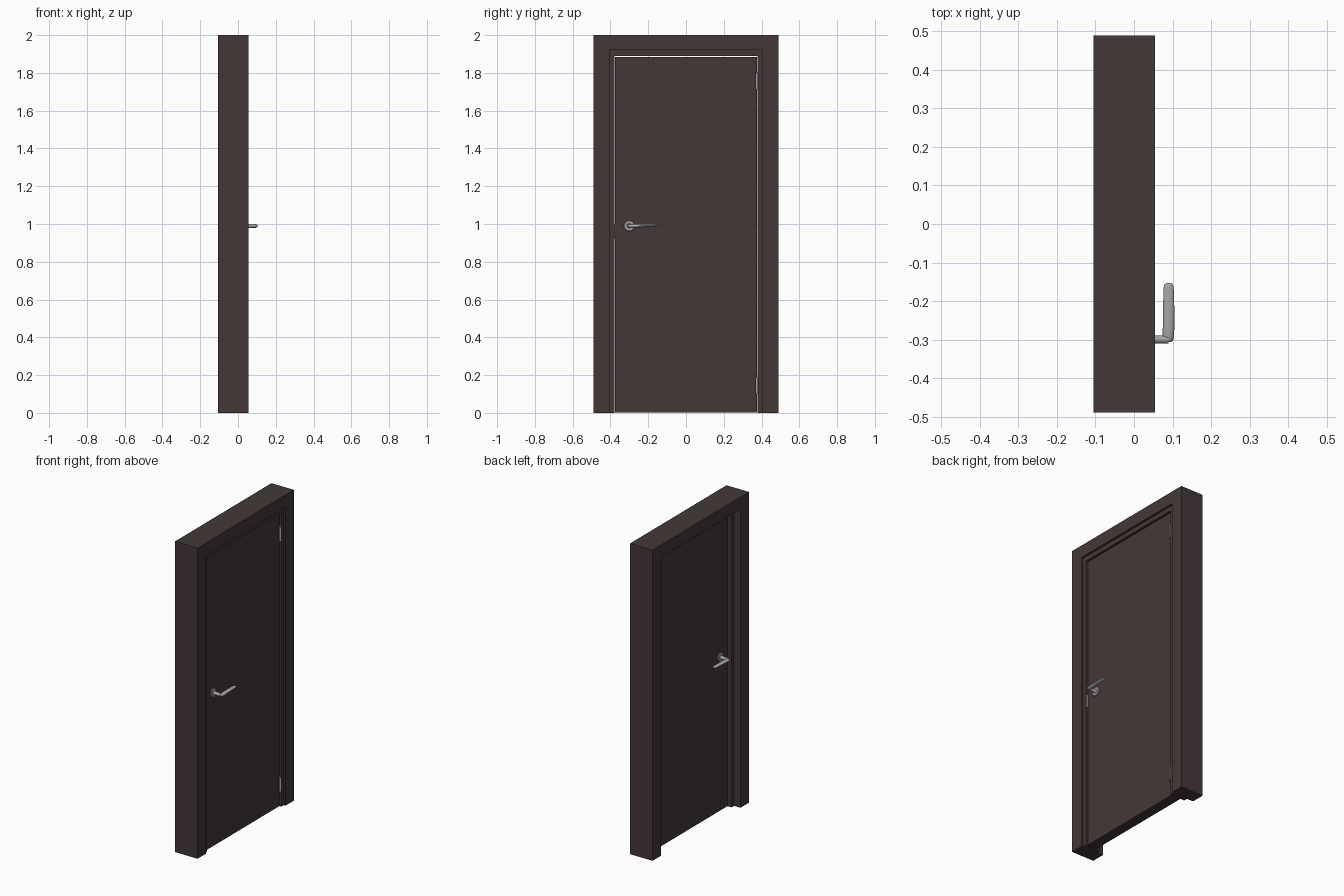
import bpy, bmesh, math
from mathutils import Vector

if "Cube" in bpy.data.objects:
    bpy.data.objects.remove(bpy.data.objects["Cube"])


def material(name, rgb):
    m = bpy.data.materials.new(name)
    m.diffuse_color = (*rgb, 1)
    m.use_nodes = True
    m.node_tree.nodes["Principled BSDF"].inputs["Base Color"].default_value = m.diffuse_color
    return m


WOOD = material("dark_brown_wood", (0.058, 0.039, 0.039))
METAL = material("satin_metal", (0.38, 0.38, 0.375))


def finish(name, bm, mat, smooth=False):
    bmesh.ops.recalc_face_normals(bm, faces=bm.faces[:])
    me = bpy.data.meshes.new(name)
    bm.to_mesh(me)
    bm.free()
    me.materials.append(mat)
    ob = bpy.data.objects.new(name, me)
    bpy.context.collection.objects.link(ob)
    if smooth:
        bpy.context.view_layer.objects.active = ob
        ob.select_set(True)
        bpy.ops.object.shade_smooth_by_angle(angle=math.radians(40))
        ob.select_set(False)
    return ob


def loft(name, rings, mat, smooth=False):
    """Skin a list of equal-length point rings and cap both ends."""
    bm = bmesh.new()
    vs = [[bm.verts.new(p) for p in r] for r in rings]
    n = len(rings[0])
    for a, b in zip(vs, vs[1:]):
        for i in range(n):
            j = (i + 1) % n
            bm.faces.new((a[i], a[j], b[j], b[i]))
    bm.faces.new(vs[0])
    bm.faces.new(vs[-1])
    return finish(name, bm, mat, smooth)


def box(name, x, y, z, mat):
    yz = [(y[0], z[0]), (y[1], z[0]), (y[1], z[1]), (y[0], z[1])]
    return loft(name, [[(k, a, b) for a, b in yz] for k in x], mat)


def portal(name, x, outer, inner):
    """Upside-down U frame; outer and inner are (half width, height)."""
    (ow, oh), (iw, ih) = outer, inner
    yz = [(-ow, 0), (-ow, oh), (ow, oh), (ow, 0),
          (iw, 0), (iw, ih), (-iw, ih), (-iw, 0)]
    return loft(name, [[(k, a, b) for a, b in yz] for k in x], WOOD)


def ring(centre, u, v, n=16):
    c, u, v = Vector(centre), Vector(u), Vector(v)
    return [c + u * math.cos(2 * math.pi * i / n) + v * math.sin(2 * math.pi * i / n)
            for i in range(n)]


# Frame and its inner stepped lining
portal("door_frame", (-0.105, 0.055), (0.49, 2.0), (0.404, 1.92))
portal("frame_lining", (-0.06, 0.043), (0.404, 1.92), (0.379, 1.889))

# Door leaf
box("door_leaf", (-0.034, 0.033), (-0.375, 0.375), (0.003, 1.885), WOOD)

# Handles on both faces
HY, HZ = -0.30, 0.99
for side, tag in ((1, "outer"), (-1, "inner")):
    def disc(x, r):
        return ring((side * x, HY, HZ), (0, r, 0), (0, 0, r))

    loft(tag + "_rosette", [disc(x, r) for x, r in
         ((0.030, 0.029), (0.038, 0.029), (0.041, 0.026))], METAL, True)
    loft(tag + "_handle_stem", [disc(x, r) for x, r in
         ((0.038, 0.014), (0.046, 0.011), (0.090, 0.010))], METAL, True)
    # lever stations: y, x centre, z centre, half width in x, half height in z
    stations = [(-0.307, 0.089, 0.989, 0.006, 0.004),
                (-0.303, 0.089, 0.989, 0.012, 0.008),
                (-0.292, 0.089, 0.989, 0.015, 0.010),
                (-0.260, 0.090, 0.990, 0.015, 0.009),
                (-0.210, 0.090, 0.992, 0.0145, 0.007),
                (-0.165, 0.090, 0.993, 0.013, 0.006),
                (-0.157, 0.090, 0.993, 0.011, 0.005),
                (-0.153, 0.090, 0.993, 0.006, 0.003)]
    loft(tag + "_handle_lever",
         [ring((side * x, y, z), (a, 0, 0), (0, 0, b)) for y, x, z, a, b in stations],
         METAL, True)

# Hinges: knuckle with a leaf sunk into the gap
for tag, z in (("lower", 0.145), ("upper", 1.757)):
    loft(tag + "_hinge_knuckle",
         [ring((0.040, 0.374, z + d), (0.007, 0, 0), (0, 0.007, 0), 12)
          for d in (-0.045, -0.015, 0.015, 0.045)], METAL, True)
    box(tag + "_hinge_leaf", (0.0, 0.040), (0.3755, 0.3785), (z - 0.045, z + 0.045), METAL)

# Strike plate on the lock-side lining
box("strike_plate", (0.005, 0.041), (-0.3795, -0.3765), (0.92, 1.0), METAL)
